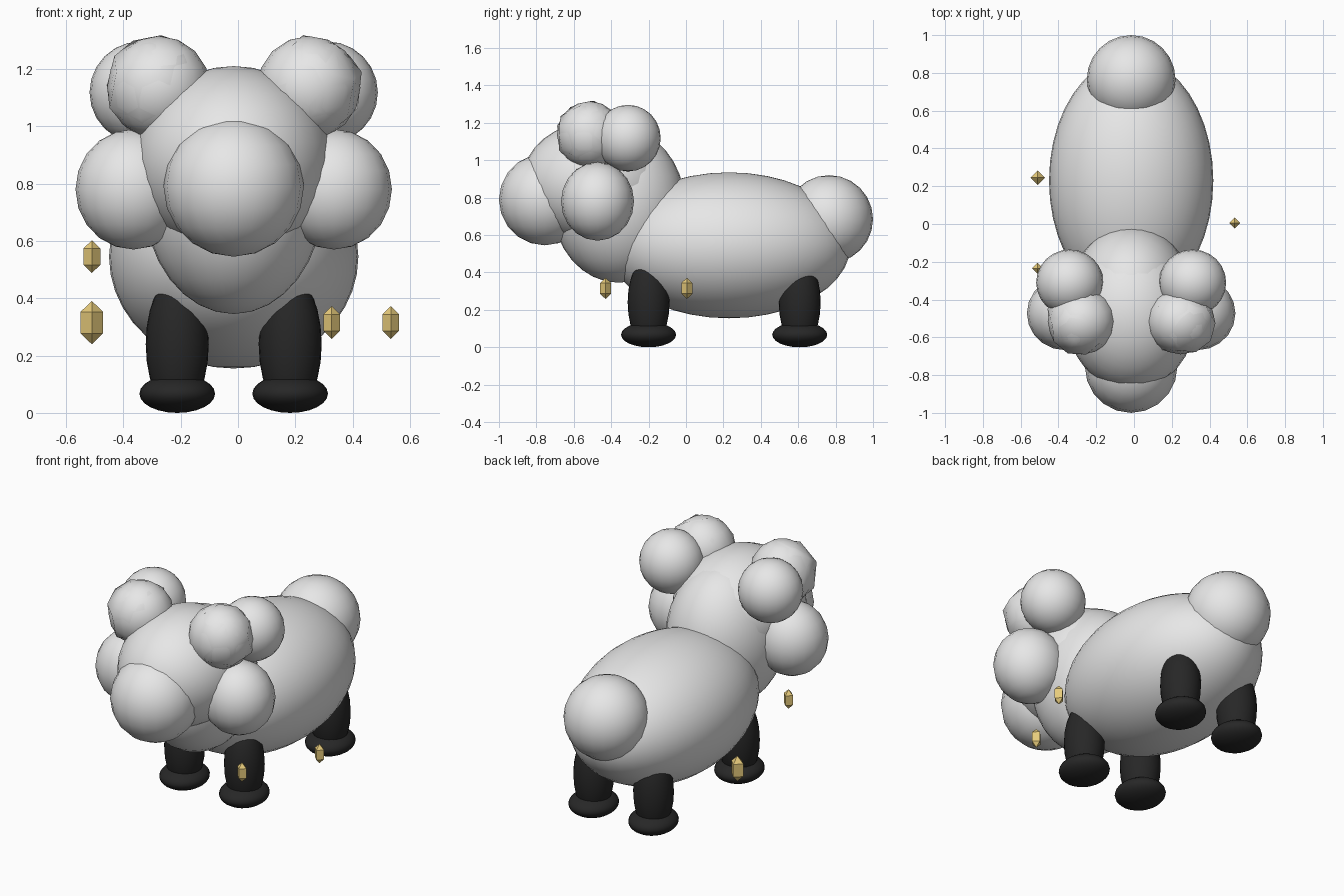
import bpy
import math

cube = bpy.data.objects.get("Cube")
if cube:
    bpy.data.objects.remove(cube, do_unlink=True)

MID = -0.015  # symmetry plane of the animal


def material(name, rgb):
    mat = bpy.data.materials.new(name)
    mat.use_nodes = True
    mat.diffuse_color = (*rgb, 1)
    mat.node_tree.nodes["Principled BSDF"].inputs["Base Color"].default_value = (*rgb, 1)
    return mat


wool = material("pale_grey", (0.8, 0.8, 0.8))
hoof = material("charcoal", (0.02, 0.02, 0.02))
gold = material("gold", (0.8, 0.6, 0.2))


def finish(name, mat, centre, radii, turn):
    obj = bpy.context.object
    obj.name = name
    obj.location = centre
    obj.scale = radii
    obj.rotation_euler = turn
    obj.data.materials.append(mat)
    return obj


def ball(name, mat, centre, radii, segments=24, turn=(0, 0, 0)):
    bpy.ops.mesh.primitive_uv_sphere_add(segments=segments, ring_count=segments // 2, radius=1)
    finish(name, mat, centre, radii, turn)
    bpy.ops.object.shade_smooth()


def gem(name, centre, width, height):
    bpy.ops.mesh.primitive_uv_sphere_add(segments=4, ring_count=2, radius=1)
    finish(name, gold, centre, (width, width, height), (0, 0, 0))


# Torso, neck, head
ball("body", wool, (MID, 0.23, 0.545), (0.435, 0.65, 0.39), 40)
ball("neck", wool, (MID, -0.36, 0.76), (0.316, 0.355, 0.415), 32)
ball("head", wool, (MID, -0.48, 0.88), (0.345, 0.40, 0.33), 32)
ball("snout", wool, (MID, -0.755, 0.79), (0.245, 0.245, 0.245), 20)
ball("tail", wool, (MID, 0.765, 0.685), (0.235, 0.235, 0.235), 24)

# Paired parts
for side, word in ((1, "left"), (-1, "right")):
    def at(x, y, z):
        return (MID + side * x, y, z)

    ball(word + "_cheek", wool, at(0.35, -0.473, 0.78), (0.202, 0.195, 0.21), 20)
    ball(word + "_ear_ball", wool, at(0.325, -0.31, 1.118), (0.178, 0.175, 0.178), 24)
    # Ear made of two nearly matching lumps whose facets break through each other
    ball(word + "_ear", wool, at(0.262, -0.515, 1.135), (0.18, 0.175, 0.18), 16)
    ball(word + "_inner_ear", wool, at(0.27, -0.515, 1.135), (0.185, 0.185, 0.185), 8,
         (0.5, side * 0.4, 0.3))

    for end, y in (("front", -0.2), ("back", 0.608)):
        ball(f"{end}_{word}_leg", hoof, at(0.197, y, 0.24), (0.11, 0.112, 0.24), 24)
        ball(f"{end}_{word}_foot", hoof, at(0.197, y, 0.067), (0.132, 0.147, 0.067), 24)

# Floating gems
for i, (x, y, z, size) in enumerate((
        (-0.51, 0.245, 0.315, 0.045),
        (-0.51, -0.235, 0.545, 0.034),
        (0.327, -0.43, 0.315, 0.034),
        (0.533, 0.005, 0.315, 0.034))):
    gem(f"gem_{i + 1}", (x, y, z), size, size * 1.68)
